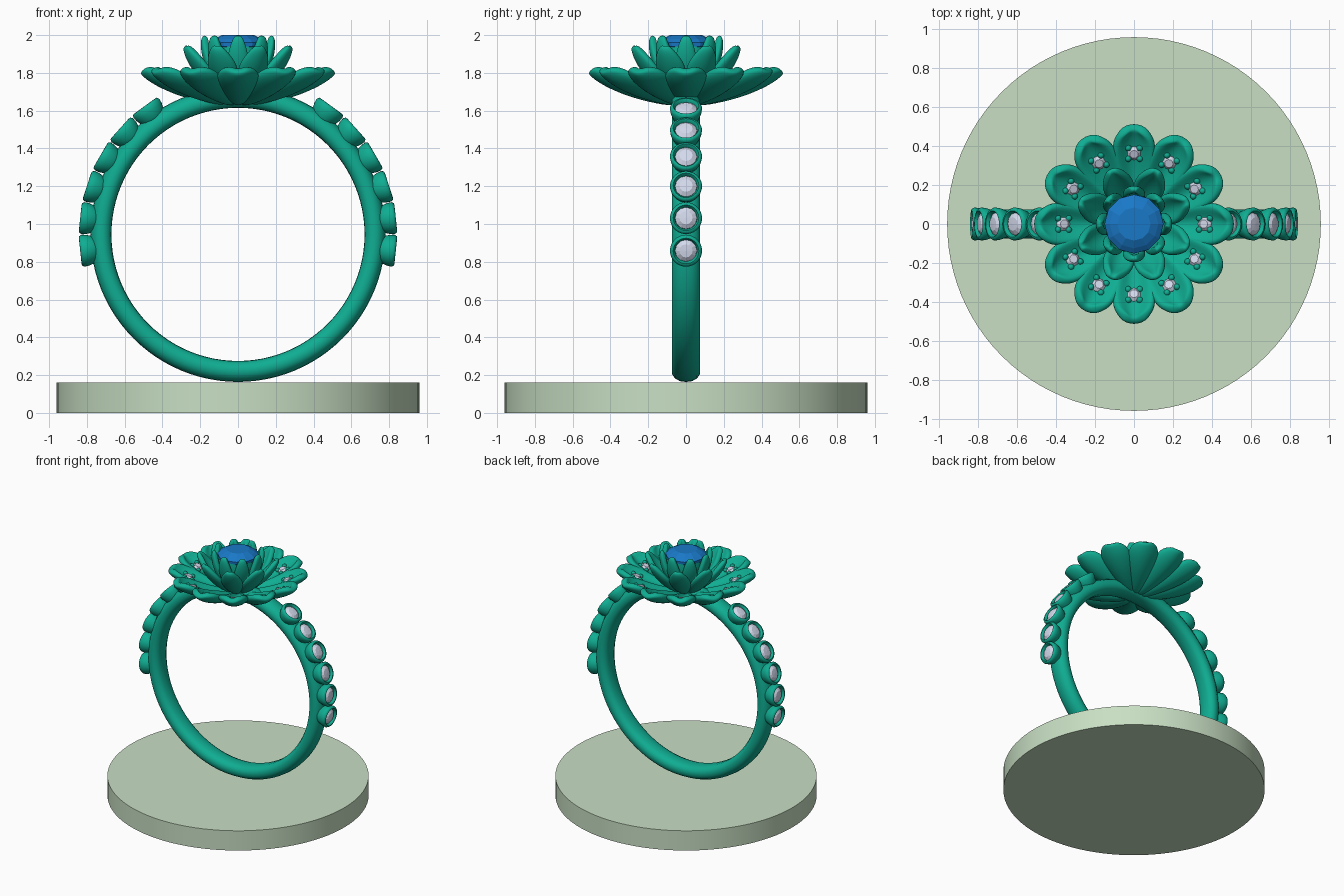
import bpy, bmesh
from math import sin, cos, pi, radians
from mathutils import Matrix, Vector

if "Cube" in bpy.data.objects:
    bpy.data.objects.remove(bpy.data.objects["Cube"])

CZ = 0.945  # height of the finger-hole centre


def material(name, rgb):
    m = bpy.data.materials.new(name)
    m.diffuse_color = (*rgb, 1)
    m.use_nodes = True
    m.node_tree.nodes["Principled BSDF"].inputs["Base Color"].default_value = m.diffuse_color
    return m


METAL = material("green_metal", (0.005, 0.42, 0.29))
BLUE = material("blue_gem", (0.01, 0.19, 0.58))
CLEAR = material("clear_gem", (0.66, 0.70, 0.84))
STONE = material("pale_base", (0.58, 0.74, 0.55))


def add(name, verts, faces, mat, matrix=Matrix(), angle=None):
    me = bpy.data.meshes.new(name)
    me.from_pydata(verts, [], faces)
    bm = bmesh.new()
    bm.from_mesh(me)
    bmesh.ops.remove_doubles(bm, verts=bm.verts, dist=1e-5)
    bmesh.ops.dissolve_degenerate(bm, dist=1e-5, edges=bm.edges)
    bmesh.ops.recalc_face_normals(bm, faces=bm.faces)
    bm.to_mesh(me)
    bm.free()
    me.materials.append(mat)
    ob = bpy.data.objects.new(name, me)
    bpy.context.collection.objects.link(ob)
    ob.matrix_world = matrix
    if angle:
        bpy.ops.object.select_all(action='DESELECT')
        ob.select_set(True)
        bpy.context.view_layer.objects.active = ob
        bpy.ops.object.shade_smooth_by_angle(angle=radians(angle))
    return ob


def lathe(name, profile, n, mat, matrix=Matrix(), angle=None, closed=False):
    """Turn (radius, height) points around local z."""
    k = len(profile)
    verts = [(r * cos(2 * pi * i / n), r * sin(2 * pi * i / n), z)
             for i in range(n) for r, z in profile]
    faces = [(i * k + j, (i + 1) % n * k + j,
              (i + 1) % n * k + (j + 1) % k, i * k + (j + 1) % k)
             for i in range(n) for j in range(k if closed else k - 1)]
    return add(name, verts, faces, mat, matrix, angle)


def copy(ob, name, matrix):
    c = bpy.data.objects.new(name, ob.data)
    bpy.context.collection.objects.link(c)
    c.matrix_world = matrix
    return c


def petals(name, line, widths, cup, thick, count, offset):
    """Ring of spoon-shaped petals: line is (radius, z), cup lifts the sides."""
    verts, faces, cols = [], [], 5
    for i, (r, z) in enumerate(line):
        a, b = line[max(i - 1, 0)], line[min(i + 1, len(line) - 1)]
        t = Vector((b[0] - a[0], b[1] - a[1])).normalized()
        for j in range(cols):
            v = j / 2 - 1
            lift = cup * v * v * min(1, widths[i] / max(widths) * 1.1)
            verts.append((r - t.y * lift, v * widths[i], z + t.x * lift))
    for i in range(len(line) - 1):
        for j in range(cols - 1):
            p = i * cols + j
            faces.append((p, p + cols, p + cols + 1, p + 1))
    first = add(name, verts, faces, METAL)
    for f in first.data.polygons:
        f.use_smooth = True
    for i in range(count):
        m = Matrix.Rotation(2 * pi * i / count + offset, 4, 'Z')
        if i:
            ob = copy(first, f"{name}_{i}", m)
        else:
            ob = first
            ob.matrix_world = m
        s = ob.modifiers.new("thickness", 'SOLIDIFY')
        s.thickness, s.offset = thick, 0
        d = ob.modifiers.new("smooth", 'SUBSURF')
        d.levels = d.render_levels = 2


# display base
lathe("base_disc", [(0, 0), (0.96, 0), (0.96, 0.16), (0, 0.16)], 96, STONE, angle=30)

# ring band: rounded section turned around the y axis
half = [(0.67, 0.0), (0.672, 0.035), (0.685, 0.062), (0.71, 0.075),
        (0.74, 0.074), (0.763, 0.058), (0.777, 0.032), (0.781, 0.0)]
section = half + [(r, -y) for r, y in half[-2:0:-1]]
lathe("ring_band", section, 96, METAL,
      Matrix.Translation((0, 0, CZ)) @ Matrix.Rotation(pi / 2, 4, 'X'), 60, True)

# stone settings along both shoulders (local z points away from the hole)
cup = [(0, 0.72), (0.045, 0.735), (0.07, 0.765), (0.082, 0.80), (0.085, 0.825),
       (0.078, 0.838), (0.068, 0.84), (0.059, 0.828), (0.056, 0.80), (0, 0.79)]
stone = [(0, 0.79), (0.058, 0.815), (0.058, 0.822), (0.035, 0.838), (0, 0.84)]
setting = gem = None
for k in range(6):
    for side in (0, 1):
        a = radians(-6 + 12 * k)
        if side:
            a = pi - a
        m = Matrix.Translation((0, 0, CZ)) @ Matrix.Rotation(pi / 2 - a, 4, 'Y')
        if setting is None:
            setting = lathe("shoulder_setting", cup, 28, METAL, m, 60)
            gem = lathe("shoulder_gem", stone, 12, CLEAR, m)
        else:
            copy(setting, f"shoulder_setting_{k}_{side}", m)
            copy(gem, f"shoulder_gem_{k}_{side}", m)

# flower: three layers of petals
petals("outer_petal",
       [(0.04, 1.64), (0.19, 1.665), (0.32, 1.70), (0.43, 1.75), (0.485, 1.79), (0.505, 1.815)],
       [0.02, 0.065, 0.105, 0.112, 0.085, 0.04], 0.06, 0.05, 12, 0)
petals("middle_petal",
       [(0.05, 1.67), (0.15, 1.73), (0.22, 1.80), (0.27, 1.87), (0.30, 1.945)],
       [0.02, 0.06, 0.085, 0.07, 0.022], 0.035, 0.042, 8, pi / 8)
petals("inner_petal",
       [(0.05, 1.69), (0.12, 1.76), (0.16, 1.84), (0.18, 1.92), (0.178, 2.0)],
       [0.02, 0.045, 0.06, 0.048, 0.016], 0.02, 0.04, 8, 0)

# flower core and centre gem
lathe("flower_core", [(0, 1.63), (0.06, 1.64), (0.11, 1.74), (0.15, 1.86), (0.145, 1.94),
                      (0.12, 1.93), (0, 1.85)], 32, METAL, angle=50)
lathe("centre_gem", [(0, 1.82), (0.15, 1.94), (0.152, 1.96), (0.125, 1.98),
                     (0.085, 2.0), (0, 2.0)], 12, BLUE)

# small gem with four bead prongs on each outer petal
small = [(0, -0.03), (0.037, 0.012), (0.037, 0.018), (0.022, 0.032), (0, 0.032)]
ball = [(0.017 * sin(pi * i / 8), -0.017 * cos(pi * i / 8)) for i in range(9)]
petal_gem = bead = None
for i in range(12):
    m = (Matrix.Rotation(pi * i / 6, 4, 'Z') @ Matrix.Translation((0.37, 0, 1.742))
         @ Matrix.Rotation(radians(-22), 4, 'Y'))
    if petal_gem is None:
        petal_gem = lathe("petal_gem", small, 10, CLEAR, m)
    else:
        copy(petal_gem, f"petal_gem_{i}", m)
    for j in range(4):
        t = pi / 4 + j * pi / 2
        mb = m @ Matrix.Translation((0.042 * cos(t), 0.042 * sin(t), 0.018))
        if bead is None:
            bead = lathe("petal_bead", ball, 12, METAL, mb, 60)
        else:
            copy(bead, f"petal_bead_{i}_{j}", mb)
